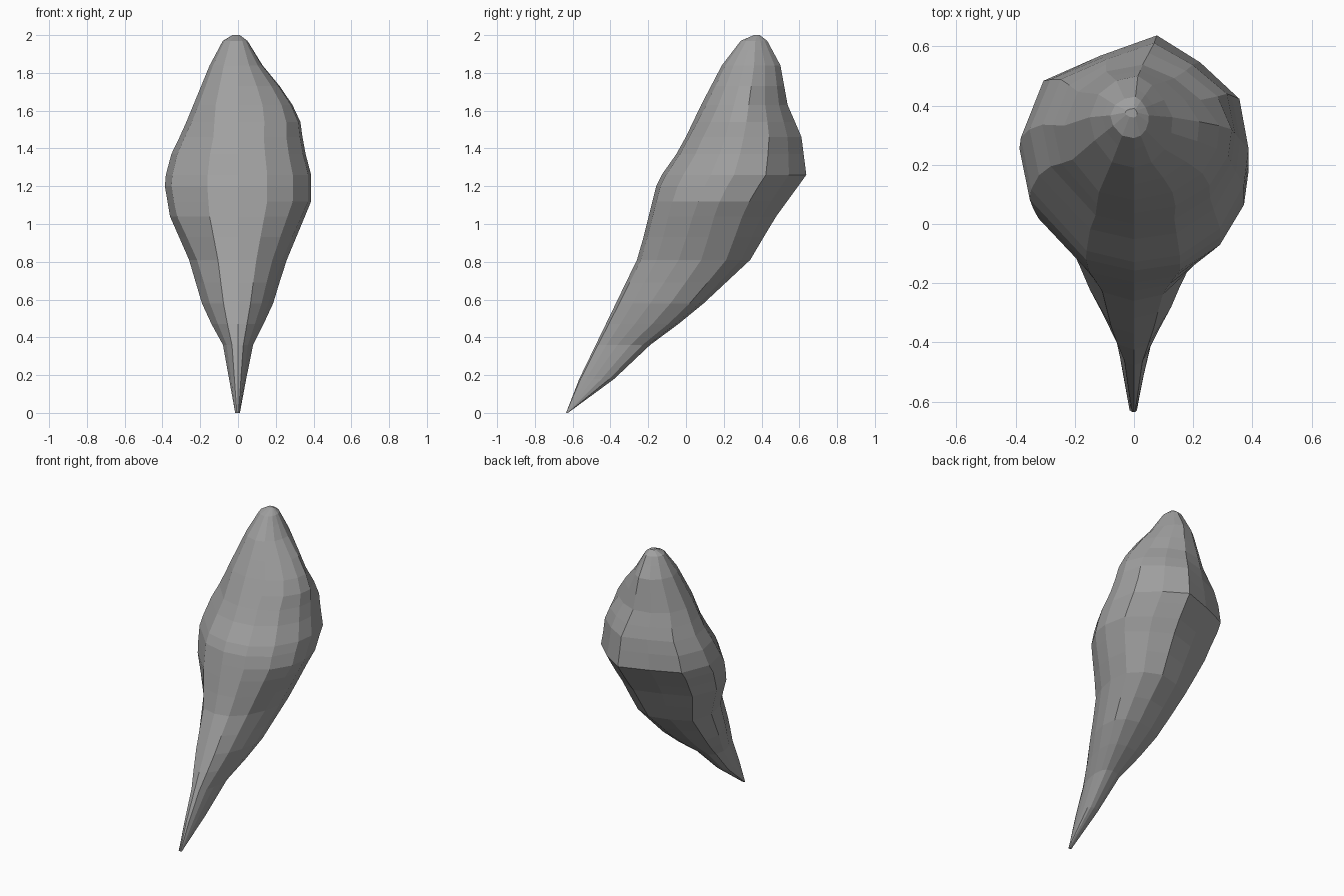
import bpy
import bmesh

cube = bpy.data.objects.get("Cube")
if cube:
    bpy.data.objects.remove(cube, do_unlink=True)


def make_material(name, value):
    mat = bpy.data.materials.new(name)
    mat.use_nodes = True
    colour = (value, value, value, 1)
    mat.diffuse_color = colour
    mat.node_tree.nodes["Principled BSDF"].inputs["Base Color"].default_value = colour
    return mat


# Outlines of the shell as (height, position) profiles
front = [(0, -.635), (.18, -.565), (.83, -.25), (1.03, -.2), (1.23, -.15),
         (1.4, -.03), (1.63, .08), (1.84, .19), (1.97, .29), (2, .36)]
back = [(0, -.625), (.18, -.38), (.33, -.23), (.53, .04), (.81, .34), (1.03, .47),
        (1.26, .637), (1.47, .61), (1.62, .54), (1.84, .5), (1.97, .43), (2, .39)]
right = [(0, -.015), (.39, -.085), (.47, -.14), (.6, -.2), (.79, -.25), (1.04, -.36),
         (1.2, -.387), (1.32, -.377), (1.5, -.29), (1.84, -.15), (1.97, -.08), (2, -.03)]
left = [(0, .01), (.35, .075), (.56, .18), (.79, .25), (1.03, .35), (1.12, .387),
        (1.26, .387), (1.42, .345), (1.53, .335), (1.67, .27), (1.84, .13), (1.97, .05), (2, .01)]

# Cross-sections: sideways share, front-to-back share
canal = [(0, 0), (.35, .04), (.66, .2), (.85, .4), (1, .64), (.94, .86), (.7, .96),
         (.2, 1), (-.4, .97), (-.88, .86), (-1, .62), (-.76, .32), (-.4, .05)]
body = [(0, 0), (.4, .03), (.75, .15), (.96, .34), (1, .5), (.92, .72), (.58, .88),
        (.2, 1), (-.3, .91), (-.8, .8), (-1, .55), (-.91, .32), (-.42, .05)]
spire = [(0, 0), (.45, .06), (.8, .2), (.97, .38), (1, .55), (.78, .74), (.47, .9),
         (.1, 1), (-.4, .95), (-.8, .8), (-1, .55), (-.88, .3), (-.5, .06)]


def sample(profile, z):
    for (z0, a), (z1, b) in zip(profile, profile[1:]):
        if z <= z1:
            return a + (b - a) * (z - z0) / (z1 - z0)
    return profile[-1][1]


def mix(start, end, share):
    share = min(max(share, 0), 1)
    return [(a + (c - a) * share, b + (d - b) * share)
            for (a, b), (c, d) in zip(start, end)]


# Loft the rings from the pointed canal to the spire tip
heights = [0, .18, .36, .47, .58, .69, .81, .93, 1.04, 1.12, 1.2, 1.26,
           1.37, 1.46, 1.54, 1.63, 1.73, 1.84, 1.92, 1.97, 2]
bm = bmesh.new()
rings = []
for z in heights:
    section = mix(mix(canal, body, (z - .5) / .6), spire, (z - 1.46) / .17)
    f, b = sample(front, z), sample(back, z)
    r, l = sample(right, z), sample(left, z)
    rings.append([bm.verts.new((u * l if u > 0 else -u * r, f + v * (b - f), z))
                  for u, v in section])
for low, high in zip(rings, rings[1:]):
    for i in range(len(low)):
        j = (i + 1) % len(low)
        bm.faces.new((low[i], low[j], high[j], high[i]))
bm.faces.new(rings[0][::-1])
bm.faces.new(rings[-1])
bmesh.ops.recalc_face_normals(bm, faces=bm.faces)

mesh = bpy.data.meshes.new("shell_body")
bm.to_mesh(mesh)
bm.free()
mesh.materials.append(make_material("stone_grey", .35))
shell = bpy.data.objects.new("shell_body", mesh)
bpy.context.collection.objects.link(shell)
